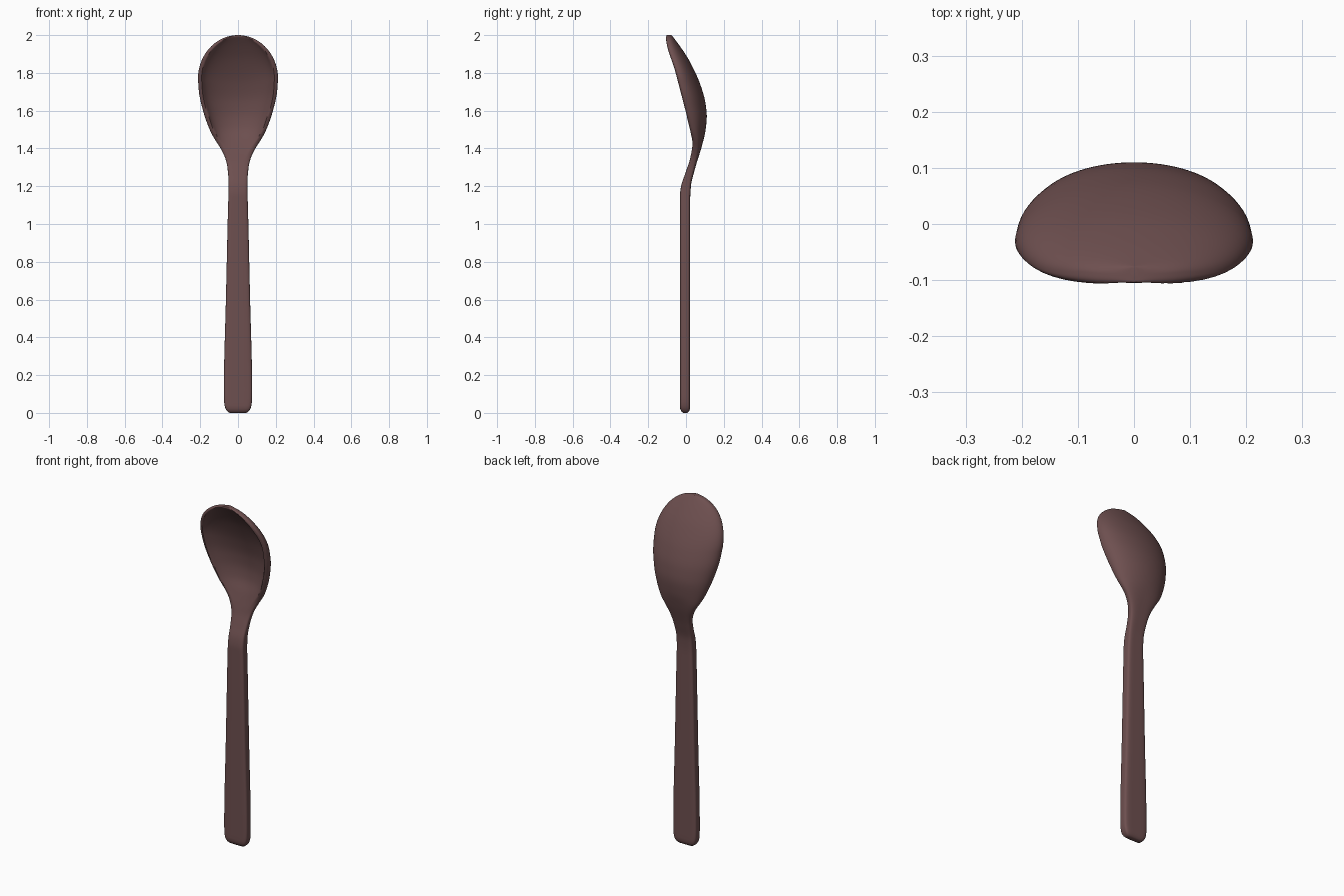
import bpy, bmesh, math

if "Cube" in bpy.data.objects:
    bpy.data.objects.remove(bpy.data.objects["Cube"])

mat = bpy.data.materials.new("dark brown")
mat.diffuse_color = (0.155, 0.079, 0.079, 1)
mat.use_nodes = True
mat.node_tree.nodes["Principled BSDF"].inputs["Base Color"].default_value = mat.diffuse_color


def curve(table):
    """Monotone cubic interpolation through (z, value) pairs."""
    n = len(table)
    zs, vs = zip(*table)
    d = [(vs[i + 1] - vs[i]) / (zs[i + 1] - zs[i]) for i in range(n - 1)]
    m = [d[0]] + [0 if a * b <= 0 else 2 * a * b / (a + b) for a, b in zip(d, d[1:])] + [d[-1]]

    def f(z):
        i = 0
        while i < n - 2 and z > zs[i + 1]:
            i += 1
        h = zs[i + 1] - zs[i]
        t = min(1, max(0, (z - zs[i]) / h))
        return ((2*t**3 - 3*t*t + 1) * vs[i] + (t**3 - 2*t*t + t) * h * m[i]
                + (3*t*t - 2*t**3) * vs[i + 1] + (t**3 - t*t) * h * m[i + 1])
    return f


def smooth(a, b, z):
    t = min(1, max(0, (z - a) / (b - a)))
    return t * t * (3 - 2 * t)


# Outline and side profiles along the height
width_low = curve([(0, .045), (.008, .056), (.025, .067), (.06, .074), (.12, .075), (.6, .064),
                   (1.0, .055), (1.22, .050), (1.3, .056), (1.35, .068), (1.4, .092), (1.45, .124),
                   (1.5, .150), (1.6, .185), (1.7, .207), (1.77, .212)])
front = curve([(0, -.016), (.01, -.026), (.03, -.032), (1.15, -.032), (1.2, -.026), (1.27, -.003),
               (1.35, .022), (1.42, .031), (1.5, .015), (1.6, -.01), (1.8, -.062), (1.98, -.109), (2, -.103)])
back = curve([(0, .008), (.01, .017), (.03, .022), (1.12, .022), (1.2, .026), (1.29, .047), (1.42, .086),
              (1.5, .104), (1.57, .110), (1.64, .103), (1.735, .077), (1.86, .02), (1.94, -.031), (2, -.076)])


def width(z):
    if z < 1.77:
        return width_low(z)
    return .212 * math.sqrt(max(0, 1 - ((z - 1.77) / .23) ** 2))


# Stations: rounded foot, straight handle, neck and bowl, rounded tip
zs = [0, .004, .008, .015, .025, .04, .06, .09, .12]
zs += [.12 + i * .99 / 10 for i in range(1, 11)]
zs += [1.11 + i * .66 / 44 for i in range(1, 45)]
zs += [1.77 + .23 * math.sin(math.radians(a)) for a in (6, 12, 18, 24, 30, 36, 42, 48, 54, 60, 65, 70, 74, 78, 82, 85, 88)]

HALF = 44
bm = bmesh.new()
rings = []
for z in zs:
    w, f, b = width(z), front(z), back(z)
    bowl = smooth(1.15, 1.5, z)
    mid = (f + b) / 2 * (1 - bowl) + (f + min(.024, (b - f) * .5)) * bowl
    nb = 5 - 3 * bowl
    nf = 5 - 1.5 * bowl
    inner = max(w - .02, .0001)
    depth = max(0, b - .034 - f) * smooth(1.3, 1.52, z)
    ring = []
    for i in range(2 * HALF):
        u = math.cos(math.pi * i / HALF)
        a = min(1, abs(u))
        if i <= HALF:
            y = mid + (b - mid) * max(0, 1 - a ** nb) ** (1 / nb)
        else:
            y = mid + (f - mid) * max(0, 1 - a ** nf) ** (1 / nf)
            r = a * w / inner
            if r < 1:
                y = max(y, f + depth * (1 - r * r) ** .6)
        ring.append(bm.verts.new((w * u, y, z)))
    rings.append(ring)

for r0, r1 in zip(rings, rings[1:]):
    for i in range(2 * HALF):
        j = (i + 1) % (2 * HALF)
        bm.faces.new((r0[i], r0[j], r1[j], r1[i]))
bm.faces.new(rings[0])
bm.faces.new(rings[-1])
bmesh.ops.recalc_face_normals(bm, faces=bm.faces)

# One-piece spoon
mesh = bpy.data.meshes.new("spoon")
bm.to_mesh(mesh)
bm.free()
mesh.materials.append(mat)
spoon = bpy.data.objects.new("spoon", mesh)
bpy.context.collection.objects.link(spoon)
bpy.context.view_layer.objects.active = spoon
spoon.select_set(True)
bpy.ops.object.shade_smooth_by_angle(angle=math.radians(50))
